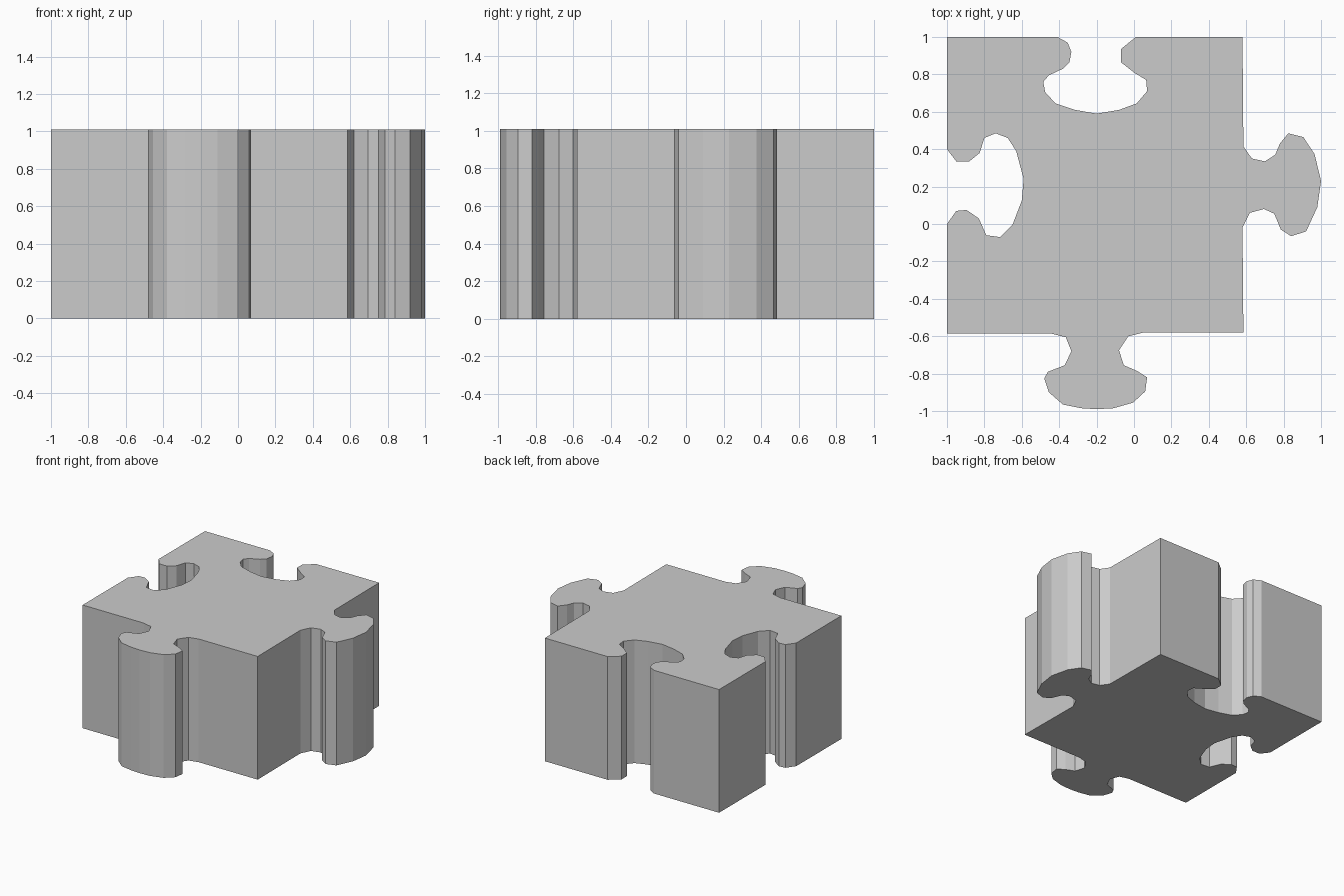
import bpy, bmesh

HEIGHT = 1.01

# Outline of each side, clockwise seen from above, starting at its corner
top_socket = [(-1, 1), (-.41, 1), (-.355, .97), (-.335, .92), (-.345, .865), (-.38, .83),
              (-.455, .795), (-.485, .76), (-.475, .705), (-.42, .645), (-.315, .61),
              (-.2, .59), (-.08, .61), (.015, .645), (.07, .71), (.065, .77),
              (0, .81), (-.07, .865), (-.07, .935), (.01, 1)]
right_tab = [(.58, 1), (.585, .415), (.63, .35), (.70, .335), (.755, .37), (.78, .43),
             (.825, .485), (.905, .465), (.965, .375), (1, .23), (.98, .09),
             (.92, -.04), (.84, -.065), (.785, -.03), (.75, .055), (.695, .08),
             (.62, .06), (.58, -.02)]
bottom_tab = [(.585, -.58), (.05, -.58), (-.03, -.6), (-.08, -.675), (-.055, -.755),
              (.015, -.785), (.07, -.82), (.06, -.895), (-.005, -.955), (-.11, -.985),
              (-.2, -.99), (-.28, -.985), (-.38, -.965), (-.455, -.9), (-.48, -.825),
              (-.46, -.79), (-.37, -.755), (-.335, -.68), (-.365, -.605), (-.445, -.585)]
left_socket = [(-1, -.585), (-1, 0), (-.95, .07), (-.895, .075), (-.83, .03), (-.79, -.06),
               (-.715, -.07), (-.65, -.005), (-.6, .125), (-.59, .24), (-.63, .39),
               (-.675, .46), (-.74, .485), (-.8, .46), (-.825, .38), (-.88, .335),
               (-.95, .335), (-1, .4)]

# Extrude the closed outline into a flat-sided block
bm = bmesh.new()
outline = top_socket + right_tab + bottom_tab + left_socket
base = bm.faces.new([bm.verts.new((x, y, 0)) for x, y in outline])
walls = bmesh.ops.extrude_face_region(bm, geom=[base], use_keep_orig=True)
bmesh.ops.translate(bm, vec=(0, 0, HEIGHT),
                    verts=[v for v in walls["geom"] if isinstance(v, bmesh.types.BMVert)])
bmesh.ops.recalc_face_normals(bm, faces=bm.faces)

mesh = bpy.data.meshes.new("puzzle_piece")
bm.to_mesh(mesh)
bm.free()
bpy.context.collection.objects.link(bpy.data.objects.new("puzzle_piece", mesh))
